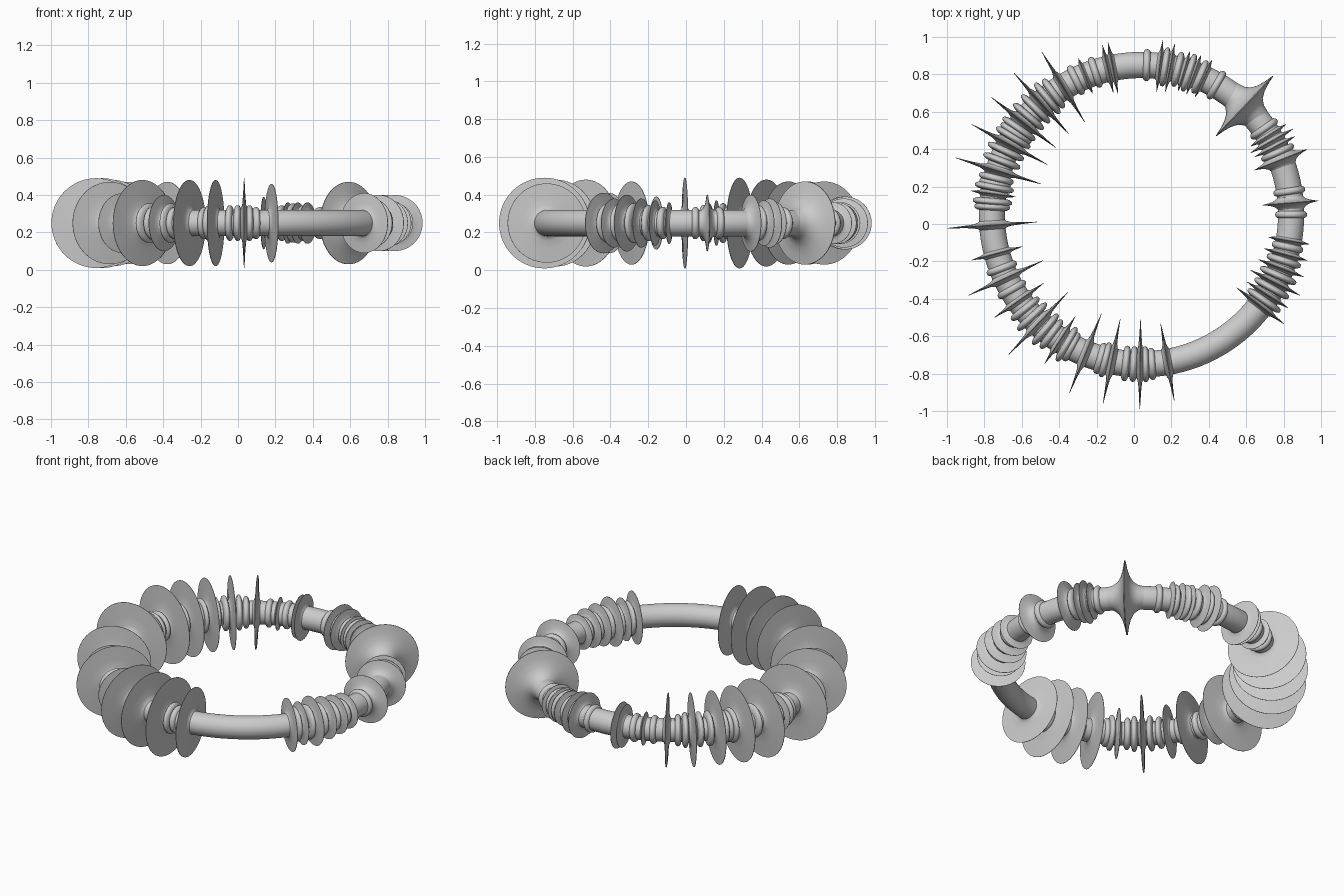
import bpy
import bmesh
from math import radians, cos, sin, tau
from mathutils import Matrix, Vector

cube = bpy.data.objects.get("Cube")
if cube:
    bpy.data.objects.remove(cube, do_unlink=True)

# One matte grey for everything
grey = bpy.data.materials.new("stone grey")
grey.use_nodes = True
colour = (0.6, 0.6, 0.6, 1)
grey.diffuse_color = colour
grey.node_tree.nodes["Principled BSDF"].inputs["Base Color"].default_value = colour

CENTRE = Vector((0.04, 0.05, 0.25))
RING = 0.8
TUBE = 0.07
SIDES = 64

# Lathe outlines: (fraction of half width, fraction of height above the tube)
THIN = [(1, 0), (0.6, 0.06), (0.35, 0.2), (0.2, 0.5), (0.04, 1)]
FLARE = [(1, 0), (0.65, 0.07), (0.4, 0.2), (0.22, 0.42), (0.1, 0.7), (0.02, 1)]
ROUND = [(1, 0), (0.85, 0.5), (0.5, 0.9), (0.2, 1)]


def finish(bm, name):
    bmesh.ops.recalc_face_normals(bm, faces=bm.faces)
    mesh = bpy.data.meshes.new(name)
    bm.to_mesh(mesh)
    bm.free()
    mesh.materials.append(grey)
    obj = bpy.data.objects.new(name, mesh)
    bpy.context.scene.collection.objects.link(obj)
    bpy.ops.object.select_all(action="DESELECT")
    obj.select_set(True)
    bpy.context.view_layer.objects.active = obj
    bpy.ops.object.shade_smooth_by_angle(angle=radians(50))
    return obj


def add_rings(bm, rings, closed=False):
    """Skin a list of vertex loops."""
    pairs = list(zip(rings, rings[1:]))
    if closed:
        pairs.append((rings[-1], rings[0]))
    for a, b in pairs:
        for i in range(SIDES):
            j = (i + 1) % SIDES
            bm.faces.new((a[i], a[j], b[j], b[i]))


def add_loop(bm, place, radius, along=0.0):
    """Circle around the tube; its local y runs along the tube."""
    return [bm.verts.new(place @ Vector((radius * cos(tau * i / SIDES), along,
                                         radius * sin(tau * i / SIDES))))
            for i in range(SIDES)]


def station(degrees):
    turn = Matrix.Rotation(radians(degrees), 4, "Z")
    return Matrix.Translation(CENTRE) @ turn @ Matrix.Translation((RING, 0, 0))


def lathe(name, degrees, radius, half, outline):
    """Disc or collar threaded on the tube."""
    bm = bmesh.new()
    base = TUBE - 0.006
    points = [(-u, v) for u, v in outline] + [(u, v) for u, v in reversed(outline)]
    place = station(degrees)
    rings = [add_loop(bm, place, base + v * (radius - base), u * half) for u, v in points]
    add_rings(bm, rings)
    return finish(bm, name)


# Bare tube running all the way round
bm = bmesh.new()
add_rings(bm, [add_loop(bm, station(a), TUBE) for a in range(0, 360, 3)], closed=True)
finish(bm, "ring_tube")

# Thin discs: angle in degrees, radius in hundredths
discs = [(-80, 21), (-90.5, 24), (-101.5, 23), (-112, 23), (-123, 15), (-133.5, 23),
         (-145, 16), (-155, 22), (-165, 14), (-176, 24), (172, 12), (163, 24),
         (152, 23), (142, 22), (132, 22), (121.5, 22), (112, 10), (103, 13),
         (101, 14), (83, 14), (79, 13), (73.5, 11), (69.5, 11), (65.5, 11),
         (32, 11), (29.5, 13), (27, 12), (-10, 11), (-15.5, 12), (-21, 13),
         (-27, 15), (-32.5, 13), (-37.5, 16)]
for angle, size in discs:
    lathe("thin_disc", angle, size / 100, 0.03, THIN)

# Wide flared discs: angle, radius, half width, in hundredths
for angle, size, half in [(46.5, 22, 11), (21.5, 15, 6), (4.5, 15, 5)]:
    lathe("flared_disc", angle, size / 100, half / 100, FLARE)

# Rounded collars between the discs, grouped by radius in hundredths
collars = {
    8.5: [-86, -106, -118, -150, -159, 168, 116, 108, 88, 60, 35, 9, 0, -12.5],
    9.5: [-88.5, -93, -96, -104, -127, -141, 177, 166, 147, 126, 76, 67, 24.5, -18],
    10.5: [-120, -130, -137, 175, 169.5, 159, 155, 149, 145, 139, 135, 129, 81, 71.5,
           -24, -29.5, -35],
}
for size, angles in collars.items():
    for angle in angles:
        lathe("collar", angle, size / 100, 0.02, ROUND)
